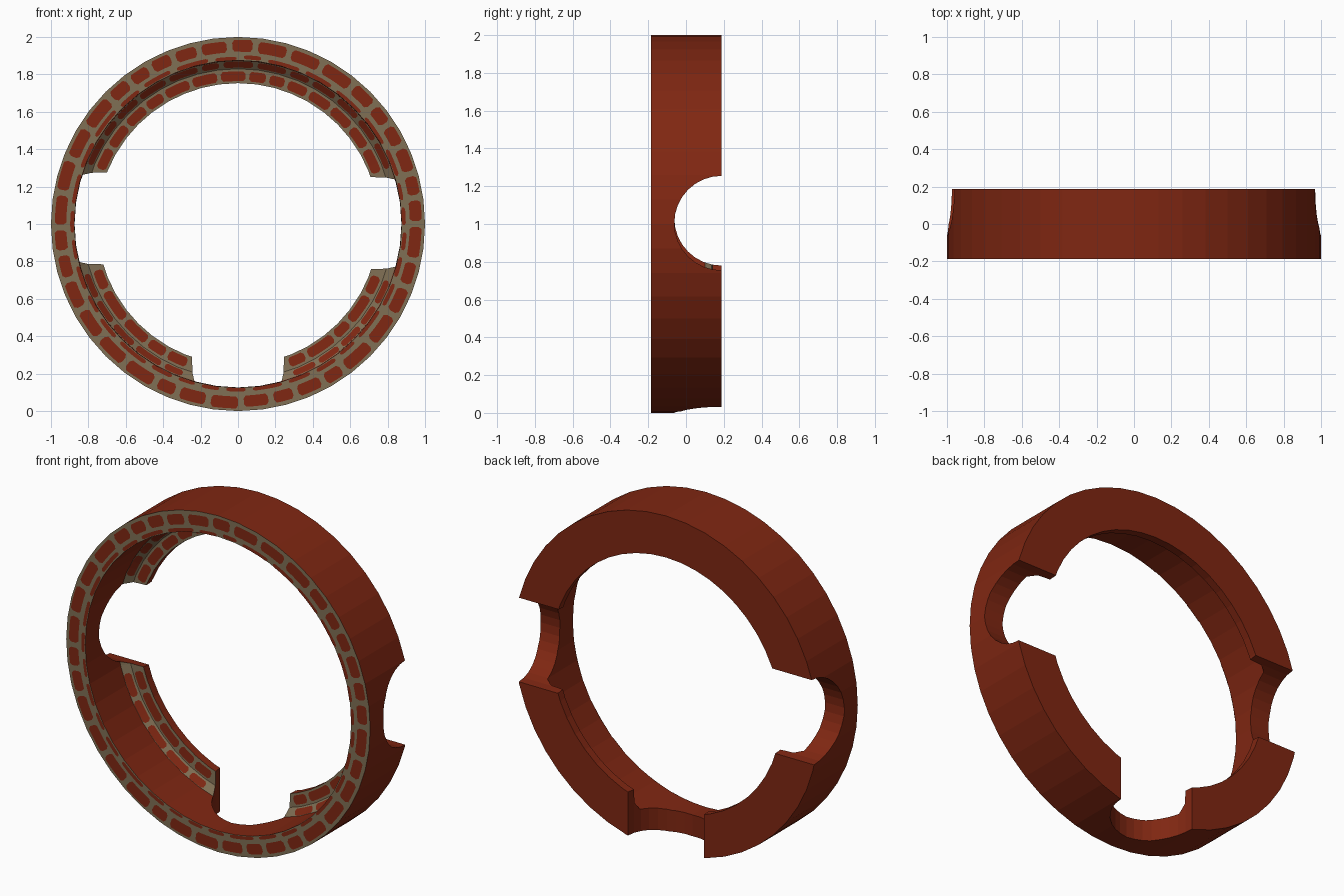
import bpy, bmesh, math, random
from mathutils import Matrix

if "Cube" in bpy.data.objects:
    bpy.data.objects.remove(bpy.data.objects["Cube"])

random.seed(4)
SEGS = 48
FRONT, BACK = -0.186, 0.188


def material(name, rgb):
    m = bpy.data.materials.new(name)
    m.diffuse_color = (*rgb, 1)
    m.use_nodes = True
    m.node_tree.nodes["Principled BSDF"].inputs["Base Color"].default_value = m.diffuse_color
    return m


red = material("brick red", (0.215, 0.020, 0.006))
tan = material("mortar tan", (0.215, 0.160, 0.090))


def add_object(name, bm, mats):
    me = bpy.data.meshes.new(name)
    bm.to_mesh(me)
    bm.free()
    for m in mats:
        me.materials.append(m)
    ob = bpy.data.objects.new(name, me)
    bpy.context.collection.objects.link(ob)
    return ob


# Ring: closed (radius, y) profile revolved round the y axis, with a lip at the back
profile = [(1.0, FRONT), (0.875, FRONT), (0.872, 0.10), (0.83, 0.135),
           (0.753, 0.14), (0.753, BACK), (1.0, BACK)]
bm = bmesh.new()
rings = []
for i in range(SEGS):
    a = 2 * math.pi * i / SEGS
    rings.append([bm.verts.new((r * math.cos(a), y, 1 + r * math.sin(a))) for r, y in profile])
for i in range(SEGS):
    p, q = rings[i], rings[(i + 1) % SEGS]
    for j in range(len(profile)):
        k = (j + 1) % len(profile)
        bm.faces.new((p[j], p[k], q[k], q[j]))
bmesh.ops.recalc_face_normals(bm, faces=bm.faces)
for f in bm.faces:
    f.material_index = 1 if f.normal.y < -0.5 else 0   # front-facing = mortar
ring = add_object("ring_wall", bm, [red, tan])

# Round radial notches at right, left and bottom
for centre, turn in (((0.95, BACK, 1.005), "Y"), ((-0.95, BACK, 1.03), "Y"), ((0, BACK, 0.05), None)):
    bm = bmesh.new()
    bmesh.ops.create_cone(bm, cap_ends=True, segments=32, radius1=0.25, radius2=0.25, depth=0.9)
    if turn:
        bm.transform(Matrix.Rotation(math.pi / 2, 4, turn))
    bm.transform(Matrix.Translation(centre))
    cutter = add_object("notch_cutter", bm, [red])
    cutter.hide_render = True
    mod = ring.modifiers.new("notch", "BOOLEAN")
    mod.operation, mod.solver, mod.object = "DIFFERENCE", "EXACT", cutter
    bpy.context.view_layer.objects.active = ring
    bpy.ops.object.modifier_apply(modifier=mod.name)
    bpy.data.objects.remove(cutter)


def surface_y(r, lip):
    if not lip:
        return FRONT
    return 0.14 - 0.005 * (r - 0.753) / 0.077 if r < 0.83 else 0.135 - 0.035 * (r - 0.83) / 0.042


def brick(bm, r0, r1, a0, a1, lip):
    """Thin curved brick with rounded corners."""
    h, c = r1 - r0, 0.012 / r1
    cols = [(a0, 0.25), (a0 + c, 0.0)]
    cols += [(a0 + c + (a1 - a0 - 2 * c) * t, 0.0) for t in (0.33, 0.67)]
    cols += [(a1 - c, 0.0), (a1, 0.25)]
    pts = []
    for a, inset in cols:
        pts.append([bm.verts.new((r * math.cos(a), surface_y(r, lip) - 0.004, 1 + r * math.sin(a)))
                    for r in (r0 + inset * h, r1 - inset * h)])
    for p, q in zip(pts, pts[1:]):
        bm.faces.new((p[0], p[1], q[1], q[0]))


def course(bm, r0, r1, start, end, length, gap, lip):
    """Row of bricks of varied length from start to end (degrees)."""
    a, end = math.radians(start), math.radians(end)
    n = max(1, round((end - a) * r1 / length))
    sizes = [random.uniform(0.75, 1.25) for _ in range(n)]
    unit = (end - a) / sum(sizes)
    for s in sizes:
        j = random.uniform(-0.005, 0.005) if not lip else 0
        top = r1 + j
        brick(bm, r0 + max(j, 0), top, a + gap / 2, a + s * unit - gap / 2, lip)
        a += s * unit


# Brick courses on the front rim
bm = bmesh.new()
course(bm, 0.918, 0.982, 0, 360, 0.165, 0.032, False)
course(bm, 0.876, 0.898, 7, 367, 0.17, 0.045, False)
add_object("rim_bricks", bm, [red])

# Brick courses on the lip, between the notches
bm = bmesh.new()
for start, end in ((19.5, 159), (197.5, 250.5), (289.5, 340)):
    course(bm, 0.764, 0.816, start, end, 0.14, 0.026, True)
    course(bm, 0.836, 0.868, start, end, 0.16, 0.03, True)
add_object("lip_bricks", bm, [red])
